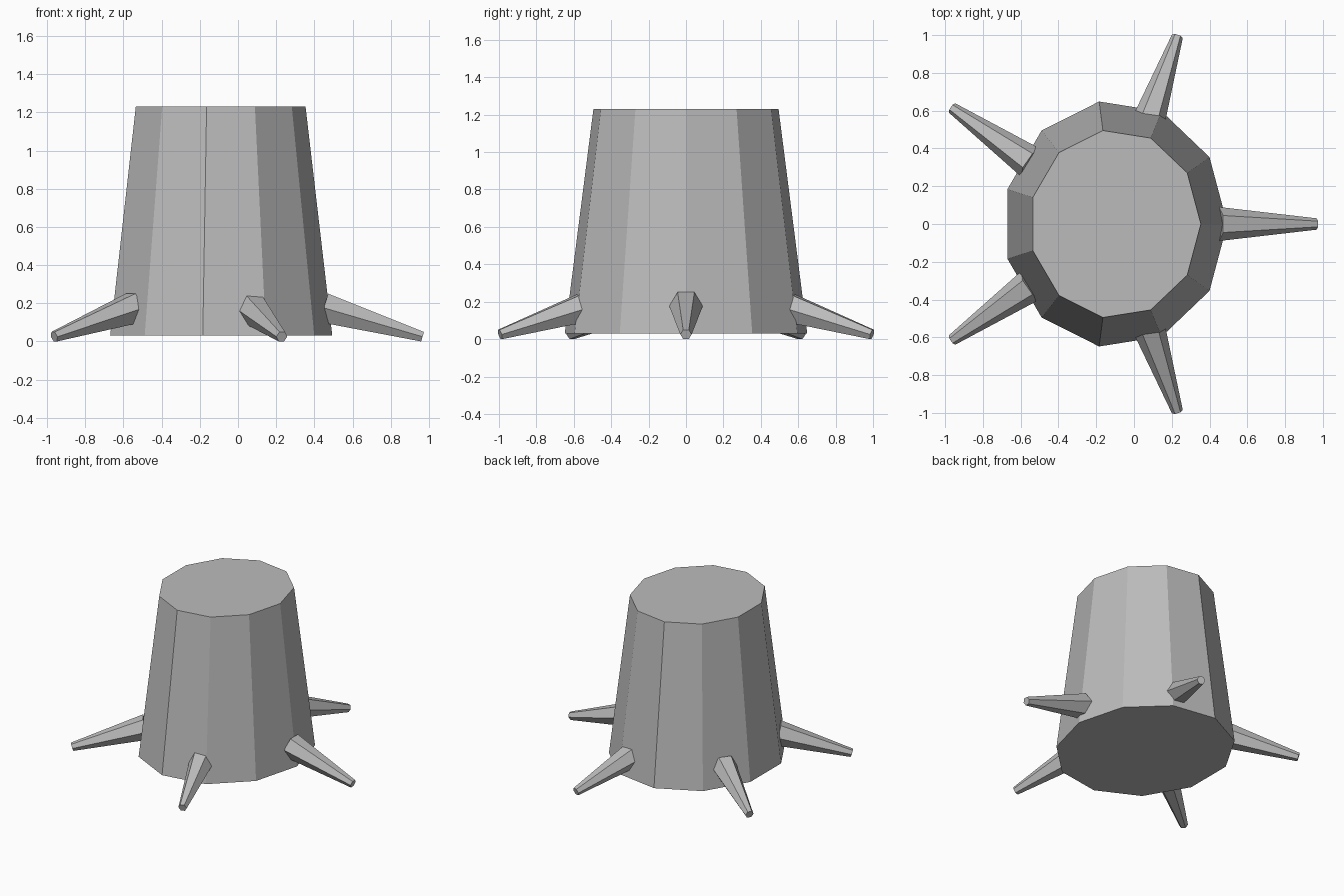
import bpy, bmesh, math
from mathutils import Vector

if "Cube" in bpy.data.objects:
    bpy.data.objects.remove(bpy.data.objects["Cube"])

grey = bpy.data.materials.new("weathered grey")
grey.diffuse_color = (0.5, 0.5, 0.5, 1)
grey.use_nodes = True
grey.node_tree.nodes["Principled BSDF"].inputs["Base Color"].default_value = grey.diffuse_color
CX = -0.1  # centre of the trunk


def loft(name, rings):
    """Closed flat-faced solid between two rings of points."""
    bm = bmesh.new()
    a, b = [[bm.verts.new(p) for p in ring] for ring in rings]
    n = len(a)
    for i in range(n):
        j = (i + 1) % n
        bm.faces.new((a[i], a[j], b[j], b[i]))
    bm.faces.new(a[::-1])
    bm.faces.new(b)
    bmesh.ops.recalc_face_normals(bm, faces=bm.faces)
    me = bpy.data.meshes.new(name)
    bm.to_mesh(me)
    bm.free()
    me.materials.append(grey)
    bpy.context.collection.objects.link(bpy.data.objects.new(name, me))


# Trunk: tapered 11-sided oval
def oval(rx, ry, z, n=11):
    return [(CX + rx * math.cos(math.tau * i / n), ry * math.sin(math.tau * i / n), z)
            for i in range(n)]


loft("trunk", [oval(0.594, 0.655, 0.03), oval(0.454, 0.5, 1.23)])

# Roots: five tapered hexagonal spikes sloping down to the ground
for k in range(5):
    t = math.tau * k / 5
    c, s = math.cos(t), math.sin(t)
    base = Vector((CX + 0.55 * c, 0.55 * s, 0.176))
    tip = Vector((CX + 1.067 * c, 1.045 * s, 0.025))
    axis = (tip - base).normalized()
    side = Vector((0, 0, 1)).cross(axis).normalized()
    up = axis.cross(side)
    rings = [[p + r * (math.cos(math.tau * i / 6) * side + math.sin(math.tau * i / 6) * up)
              for i in range(6)] for p, r in ((base, 0.09), (tip, 0.03))]
    loft(f"root_{k + 1}", rings)
